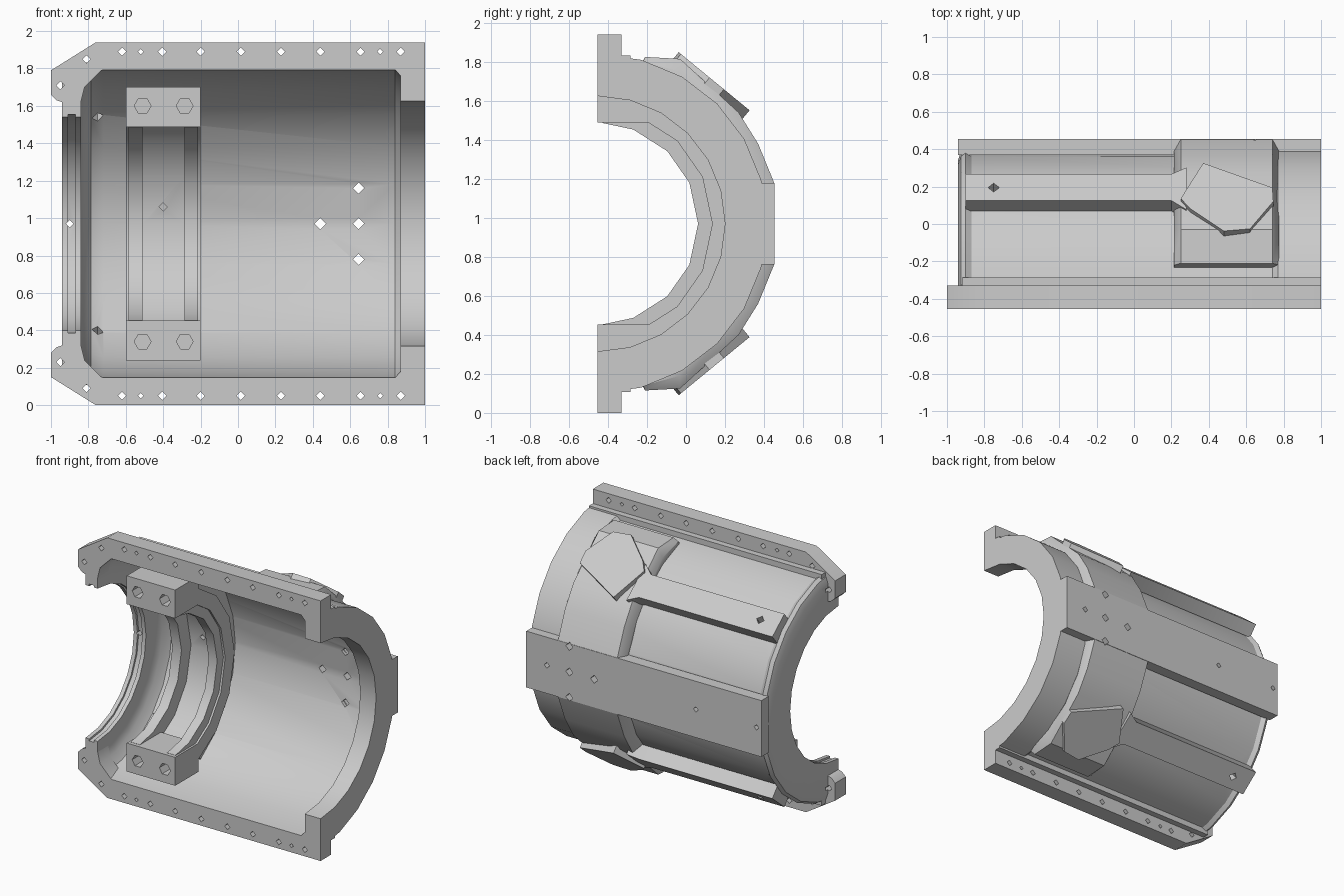
import bpy, bmesh
from math import sin, cos, pi, radians

if "Cube" in bpy.data.objects:
    bpy.data.objects.remove(bpy.data.objects["Cube"])

CY, CZ = -0.455, 0.97          # bore axis, running along x
parts = []


def make(name, solids, mirror=False):
    """Each solid is a list of point rings, skinned and capped; mirror is across the bore axis."""
    bm = bmesh.new()
    if mirror:
        solids = solids + [[[(x, y, 2 * CZ - z) for x, y, z in r] for r in s] for s in solids]
    for rings in solids:
        vs = [[bm.verts.new(p) for p in r] for r in rings]
        n = len(rings[0])
        for a, b in zip(vs, vs[1:]):
            for i in range(n):
                j = (i + 1) % n
                bm.faces.new((a[i], a[j], b[j], b[i]))
        bm.faces.new(vs[0][::-1])
        bm.faces.new(vs[-1])
    bmesh.ops.recalc_face_normals(bm, faces=bm.faces)
    me = bpy.data.meshes.new(name)
    bm.to_mesh(me)
    bm.free()
    ob = bpy.data.objects.new(name, me)
    bpy.context.collection.objects.link(ob)
    parts.append(ob)
    return ob


def revolve(profile, angles):
    return [[(x, CY + r * sin(radians(a)), CZ + r * cos(radians(a))) for x, r in profile]
            for a in angles]


def slab_y(pts, y0, y1):
    return [[(x, y, z) for x, z in pts] for y in (y0, y1)]


def box(x0, x1, y0, y1, z0, z1):
    return slab_y([(x0, z0), (x1, z0), (x1, z1), (x0, z1)], y0, y1)


def tilt(x, a, r):
    """Point on the slanted upper side: a along the slope, r out from the bore axis."""
    return (x, CY + 0.634 * r + 0.773 * a, CZ + 0.773 * r - 0.634 * a)


def rod(x, z, rad, y0, y1, n=4):
    return slab_y([(x + rad * cos(2 * pi * i / n), z + rad * sin(2 * pi * i / n))
                   for i in range(n)], y0, y1)


# half-round shell with both end walls
make("shell", [revolve(
    [(-0.94, 0.57), (-0.94, 0.80), (-0.925, 0.845), (-0.9, 0.862), (-0.87, 0.842),
     (0.74, 0.845), (0.77, 0.87), (1.0, 0.87), (1.0, 0.655), (0.87, 0.655), (0.87, 0.79),
     (0.84, 0.823), (-0.72, 0.823), (-0.785, 0.80), (-0.825, 0.74), (-0.84, 0.68),
     (-0.84, 0.57), (-0.87, 0.57), (-0.87, 0.585), (-0.91, 0.585), (-0.91, 0.57)],
    range(0, 181, 15))])

# bolting flanges, with a fillet strip where they meet the shell
make("flanges", [slab_y(
    [(-0.76, 1.94), (1, 1.94), (1, 1.80), (-0.72, 1.80), (-0.82, 1.70), (-0.84, 1.62),
     (-0.94, 1.62), (-0.97, 1.63), (-1, 1.66), (-1, 1.79)], CY, -0.33)], True)
make("flange_fillets", [box(-0.92, 1, -0.34, -0.285, 1.79, 1.832)], True)

# flat spine along the back
make("spine", [box(-0.94, 1, 0.37, 0.455, 0.76, 1.18)])

# raised band from the spine round to the boss, flared at its foot
band_top = [(-0.21, 1.825), (-0.03, 1.815), (0.27, 1.54), (0.37, 1.38), (0.452, 1.18)]
band_foot = [(0.375, 1.17), (0.27, 1.39), (0.13, 1.57), (-0.04, 1.70), (-0.24, 1.77)]
foot_top = [(-0.22, 1.80), (-0.03, 1.75), (0.20, 1.51), (0.31, 1.35), (0.39, 1.18)]
make("boss_band", [[[(x, y, z) for y, z in top + band_foot] for x, top in
                    ((0.215, foot_top), (0.25, band_top), (0.74, band_top), (0.775, foot_top))]],
     True)

# slanted boss discs
disc = [(0.25, -0.01), (0.37, 0.235), (0.74, 0.065), (0.745, -0.03),
        (0.62, -0.22), (0.48, -0.235), (0.30, -0.08)]
make("boss_discs", [[[tilt(x, a, r) for x, a in disc] for r in (0.83, 0.945)]], True)

# long ribs running from the boss to the left end
rib = [(-0.9, -0.008), (0.20, -0.008), (0.28, -0.07), (0.28, 0.22), (0.20, 0.176), (-0.9, 0.176)]
make("ribs", [[[tilt(x, a, r) for x, a in rib] for r in (0.822, 0.925)]], True)

# grooved bearing cradle
make("bearing_ring", [revolve(
    [(-0.6, 0.59), (-0.585, 0.59), (-0.585, 0.517), (-0.51, 0.517), (-0.51, 0.63),
     (-0.285, 0.63), (-0.285, 0.517), (-0.215, 0.517), (-0.215, 0.59), (-0.2, 0.59),
     (-0.2, 0.70), (-0.6, 0.70)],
    (3, 21, 44, 66, 90, 114, 136, 159, 177))])
make("bearing_web", [revolve([(-0.51, 0.66), (-0.28, 0.66), (-0.28, 0.833), (-0.51, 0.833)],
                             range(30, 151, 15))])
make("bearing_blocks", [box(-0.6, -0.2, CY, -0.18, 1.488, 1.70)], True)

# bolt holes
upper = [rod(x, 1.89, 0.022, -0.5, -0.3)
         for x in (-0.62, -0.405, -0.2, 0.015, 0.23, 0.44, 0.655, 0.87)]
upper += [rod(x, 1.89, 0.015, -0.5, -0.3) for x in (-0.52, 0.76)]
upper += [rod(x, z, 0.022, -0.5, -0.3) for x, z in ((-0.81, 1.85), (-0.95, 1.71))]
upper += [rod(x, 1.60, 0.045, -0.5, -0.25, 6) for x in (-0.51, -0.285)]
upper += [rod(0.645, 1.16, 0.03, 0.25, 0.5)]
upper += [[[tilt(-0.75 + 0.03 * cos(i * pi / 2), 0.082 + 0.03 * sin(i * pi / 2), r)
            for i in range(4)] for r in (0.75, 1.0)]]
upper_cut = make("hole_cutter_sides", upper, True)
spine_cut = make("hole_cutter_spine", [
    rod(0.645, CZ, 0.03, 0.25, 0.5), rod(0.44, CZ, 0.03, 0.25, 0.5),
    rod(0.83, CZ, 0.022, 0.4, 0.5), rod(-0.4, CZ, 0.02, 0.4, 0.5),
    rod(-0.9, CZ, 0.02, 0.0, 0.5), rod(-0.4, 1.06, 0.022, 0.05, 0.22)])
cutters = (upper_cut, spine_cut)
drilled = {"shell": cutters, "spine": cutters, "bearing_ring": cutters,
           "flanges": (upper_cut,), "boss_band": (upper_cut,),
           "ribs": (upper_cut,), "bearing_blocks": (upper_cut,)}

# drill, then shade
for ob in parts:
    if ob in cutters:
        continue
    bpy.ops.object.select_all(action='DESELECT')
    ob.select_set(True)
    bpy.context.view_layer.objects.active = ob
    for c in drilled.get(ob.name, ()):
        m = ob.modifiers.new("drill", 'BOOLEAN')
        m.operation, m.solver, m.object = 'DIFFERENCE', 'EXACT', c
        bpy.ops.object.modifier_apply(modifier=m.name)
    bpy.ops.object.shade_smooth_by_angle(angle=radians(33))
for c in cutters:
    bpy.data.objects.remove(c, do_unlink=True)
